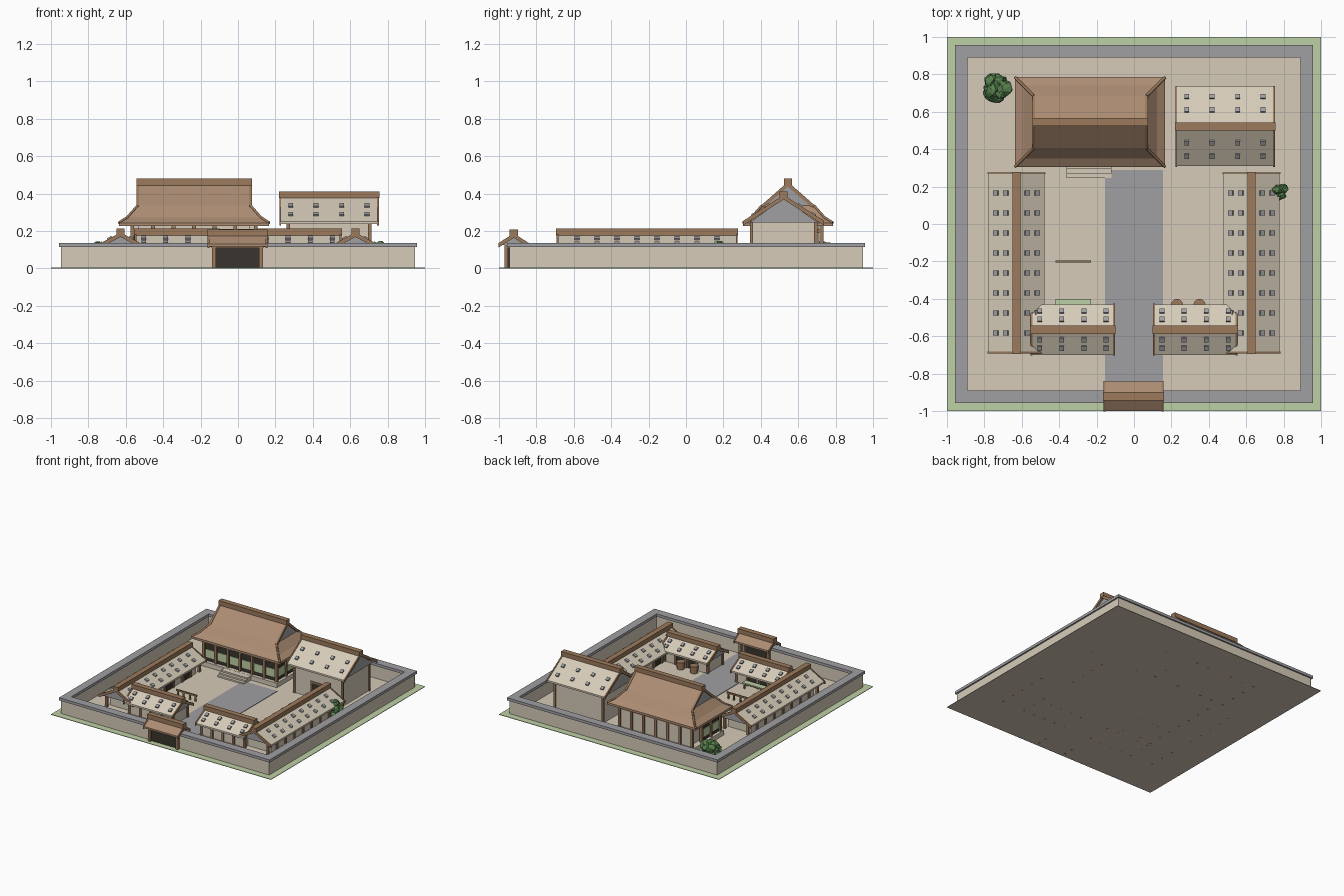
import bpy, bmesh, random
from math import atan2, pi
from mathutils import Matrix, Vector

random.seed(4)
old = bpy.data.objects.get("Cube")
if old:
    bpy.data.objects.remove(old)


def material(name, rgb):
    col = [(c / 255 / 12.92 if c < 11 else ((c / 255 + 0.055) / 1.055) ** 2.4) for c in rgb] + [1]
    m = bpy.data.materials.new(name)
    m.use_nodes = True
    m.diffuse_color = col
    b = m.node_tree.nodes["Principled BSDF"]
    b.inputs["Base Color"].default_value = col
    b.inputs["Roughness"].default_value = 0.9
    return m


PLASTER = material("cream plaster", (214, 203, 184))
STONE = material("grey stone", (160, 160, 164))
THATCH = material("brown roof", (172, 140, 115))
WOOD = material("brown timber", (156, 122, 92))
GRASS = material("pale green", (190, 208, 165))
DARK = material("dark opening", (56, 53, 46))
LEAF = material("leaf green", (88, 132, 78))


def finish(name, bm, *mats):
    bmesh.ops.recalc_face_normals(bm, faces=bm.faces[:])
    me = bpy.data.meshes.new(name)
    bm.to_mesh(me)
    bm.free()
    for m in mats:
        me.materials.append(m)
    ob = bpy.data.objects.new(name, me)
    bpy.context.collection.objects.link(ob)
    return ob


def boxes(name, mat, specs, frame=Matrix()):
    """Each spec is x0, x1, y0, y1, z0, z1 within the given frame."""
    bm = bmesh.new()
    for x0, x1, y0, y1, z0, z1 in specs:
        mid = Vector((x0 + x1, y0 + y1, z0 + z1)) / 2
        size = Matrix.Diagonal((x1 - x0, y1 - y0, z1 - z0, 1))
        bmesh.ops.create_cube(bm, size=1, matrix=frame @ Matrix.Translation(mid) @ size)
    return finish(name, bm, mat)


def prism(name, mat, profile, spans, frame=Matrix()):
    """Extrude a (y, z) profile along x over each span."""
    bm = bmesh.new()
    for x0, x1 in spans:
        face = bm.faces.new([bm.verts.new(frame @ Vector((x0, y, z))) for y, z in profile])
        move = bmesh.ops.extrude_face_region(bm, geom=[face])
        verts = [g for g in move["geom"] if isinstance(g, bmesh.types.BMVert)]
        bmesh.ops.translate(bm, verts=verts, vec=frame.to_3x3() @ Vector((x1 - x0, 0, 0)))
    return finish(name, bm, mat)


def gable_roof(name, frame, u, v, eave, apex, mat, rows=(), cols=(), ridge=0.022):
    """Ridge along local x; u and v are half length and half depth."""
    t = 0.014
    prism(name + "_roof", mat, [(-v, eave), (0, apex), (v, eave), (v, eave - t), (0, apex - t), (-v, eave - t)],
          [(-u, u)], frame)
    # bargeboards, gable infill and ridge beam
    o, d = 0.004, 0.02
    prism(name + "_bargeboards", WOOD,
          [(-v - o, eave + o), (0, apex + o), (v + o, eave + o), (v + o, eave - d), (0, apex - d), (-v - o, eave - d)],
          [(-u - o, -u + 0.006), (u - 0.006, u + o)], frame)
    prism(name + "_gable", STONE, [(-v * 0.86, eave - 0.005), (0, apex - t), (v * 0.86, eave - 0.005)],
          [(-u + 0.012, u - 0.012)], frame)
    boxes(name + "_ridge", WOOD, [(-u - 0.007, u + 0.007, -ridge, ridge, apex - 0.012, apex + 0.024)], frame)
    # weight stones on both slopes
    if rows:
        bm = bmesh.new()
        for x in rows:
            for y in cols:
                for s in (-1, 1):
                    z = apex - (apex - eave) * y / v
                    turn = Matrix.Rotation(-s * atan2(apex - eave, v), 4, "X")
                    place = frame @ Matrix.Translation((x, s * y, z)) @ turn
                    bmesh.ops.create_cube(bm, size=1, matrix=place @ Matrix.Diagonal((0.025, 0.027, 0.022, 1)))
        finish(name + "_roof_stones", bm, STONE)


def walls(name, frame, u, v, top, bays, inset=0.0):
    """Plaster body with a timber frame."""
    boxes(name + "_walls", PLASTER, [(-u + inset, u - inset, -v, v, 0, top)], frame)
    w = 0.009
    posts = [(-u + 2 * u * i / bays, s * v) for i in range(bays + 1) for s in (-1, 1)]
    beams = [(-u - w, u + w, s * v - w, s * v + w, top - 0.018, top) for s in (-1, 1)]
    boxes(name + "_timbers", WOOD, [(x - w, x + w, y - w, y + w, 0, top) for x, y in posts] + beams, frame)


def at(x, y, turn=0.0):
    return Matrix.Translation((x, y, 0)) @ Matrix.Rotation(turn, 4, "Z")


# ground, courtyard and path
ground = boxes("ground", GRASS, [(-1, 1, -1, 1, 0, 0.004)])
ground.data.materials.append(PLASTER)
for p in ground.data.polygons:
    p.material_index = int(p.normal.z < -0.5)
boxes("courtyard", PLASTER, [(-0.91, 0.91, -0.91, 0.91, 0.001, 0.008)])
boxes("path", STONE, [(-0.155, 0.155, -0.91, 0.29, 0.002, 0.012)])


# perimeter wall with coping, open at the gate
def ring(r, t, z0, z1):
    return [(-r, r, r - t, r, z0, z1), (-r, -0.13, -r, t - r, z0, z1), (0.13, r, -r, t - r, z0, z1),
            (-r, t - r, t - r, r - t, z0, z1), (r - t, r, t - r, r - t, z0, z1)]


boxes("perimeter_wall", PLASTER, ring(0.945, 0.045, 0, 0.116))
boxes("wall_coping", STONE, ring(0.957, 0.066, 0.114, 0.136))

# gatehouse
gate = at(-0.003, -0.921)
gable_roof("gate", gate, 0.156, 0.078, 0.13, 0.184, THATCH)
boxes("gate_posts", WOOD, [(s * 0.126 - 0.011, s * 0.126 + 0.011, y - 0.01, y + 0.01, 0, 0.14)
                           for s in (-1, 1) for y in (-0.04, 0.035)], gate)
boxes("gate_lintel", WOOD, [(-0.14, 0.14, -0.045, 0.04, 0.108, 0.13)], gate)
boxes("gate_doors", DARK, [(-0.118, 0.118, -0.032, -0.015, 0.004, 0.11)], gate)

# long side wings
for side, label in ((-1, "right"), (1, "left")):
    f = at(side * 0.628, -0.208, pi / 2)
    gable_roof(label + "_wing", f, 0.48, 0.15, 0.105, 0.188, PLASTER,
               [-0.375 + 0.107 * i for i in range(8)], (0.055, 0.108))
    walls(label + "_wing", f, 0.45, 0.105, 0.112, 8, 0.04)
    inner = side * 0.107
    boxes(label + "_wing_doors", DARK, [(x - 0.04, x + 0.04, inner - 0.003, inner + 0.003, 0.01, 0.085)
                                        for x in (-0.17, 0.06, 0.28)], f)
    # short front houses
    f = at(side * 0.327, -0.565)
    label = "front_" + label + "_house"
    gable_roof(label, f, 0.222, 0.135, 0.113, 0.188, PLASTER, (-0.177, -0.06, 0.06, 0.177), (0.052, 0.097))
    walls(label, f, 0.195, 0.095, 0.118, 4)
    boxes(label + "_doors", DARK, [(x - 0.035, x + 0.035, 0.093, 0.098, 0.01, 0.085) for x in (-0.05, 0.05)], f)

# storehouse
store = at(0.487, 0.522)
gable_roof("storehouse", store, 0.262, 0.212, 0.25, 0.388, PLASTER, (-0.205, -0.07, 0.068, 0.203), (0.085, 0.157))
walls("storehouse", store, 0.218, 0.172, 0.255, 1)
boxes("storehouse_door", DARK, [(-0.06, 0.06, -0.176, -0.17, 0.01, 0.13)], store)
boxes("storehouse_door_frame", WOOD, [(-0.072, 0.072, -0.178, -0.17, 0.13, 0.143)] +
      [(s * 0.066 - 0.006, s * 0.066 + 0.006, -0.178, -0.17, 0.008, 0.13) for s in (-1, 1)], store)

# main hall body
hall = at(-0.235, 0.545)
boxes("hall_floor", PLASTER, [(-0.35, 0.35, -0.205, 0.2, 0.008, 0.045)], hall)
boxes("hall_walls", PLASTER, [(-0.30, 0.30, -0.135, 0.165, 0.04, 0.235)], hall)
posts = [(-0.33 + 0.11 * i, s * 0.18) for i in range(7) for s in (-1, 1)]
posts += [(s * 0.33, y) for s in (-1, 1) for y in (-0.06, 0.06)]
boxes("hall_posts", WOOD, [(x - 0.01, x + 0.01, y - 0.01, y + 0.01, 0, 0.235) for x, y in posts], hall)
boxes("hall_beams", WOOD, [(-0.34, 0.34, s * 0.18 - 0.008, s * 0.18 + 0.008, 0.19, 0.21) for s in (-1, 1)] +
      [(s * 0.33 - 0.008, s * 0.33 + 0.008, -0.18, 0.18, 0.19, 0.21) for s in (-1, 1)], hall)
boxes("hall_rear_panels", PLASTER, [(-0.325, 0.325, 0.172, 0.18, 0.04, 0.235)], hall)
boxes("hall_dark_panels", DARK, [(-0.325, 0.325, -0.176, -0.17, 0.045, 0.2)] +
      [(s * 0.323 - 0.003, s * 0.323 + 0.003, -0.175, 0.06, 0.045, 0.2) for s in (-1, 1)], hall)
boxes("hall_green_screens", GRASS, [(-0.315 + 0.11 * i, -0.235 + 0.11 * i, -0.18, -0.174, 0.075, 0.14) for i in range(6)] +
      [(s * 0.328 - 0.003, s * 0.328 + 0.003, y, y + 0.09, 0.075, 0.14)
       for s in (-1, 1) for y in (-0.165, -0.045)], hall)
boxes("hall_steps", PLASTER, [(-0.125, 0.115, -0.30 + 0.024 * i, -0.2, 0.008, 0.02 + 0.012 * i) for i in range(3)], hall)

# main hall hip-and-gable roof: rings of eave, flare and break, closed by a ridge
bm = bmesh.new()
levels = [(0, 0.225), (0, 0.243), (0.045, 0.272), (0.1, 0.335)]
rings = []
for inset, z in levels:
    x, y = 0.402 - inset, 0.24 - inset
    rings.append([bm.verts.new(hall @ Vector((a * x, b * y, z))) for a, b in ((-1, -1), (1, -1), (1, 1), (-1, 1))])
bm.faces.new(rings[0])
for low, high in zip(rings, rings[1:]):
    for i in range(4):
        j = (i + 1) % 4
        bm.faces.new((low[i], low[j], high[j], high[i]))
a, b, c, d = rings[-1]
left, right = [bm.verts.new(hall @ Vector((s * 0.302, 0, 0.455))) for s in (-1, 1)]
bm.faces.new((a, b, right, left))
bm.faces.new((c, d, left, right))
gables = [bm.faces.new((d, a, left)), bm.faces.new((b, c, right))]
for g in gables:
    g.material_index = 1
finish("hall_roof", bm, THATCH, STONE)
prism("hall_bargeboards", WOOD, [(-0.147, 0.333), (0, 0.462), (0.147, 0.333), (0.13, 0.325), (0, 0.436), (-0.13, 0.325)],
      [(-0.309, -0.293), (0.293, 0.309)], hall)
boxes("hall_ridge", WOOD, [(-0.309, 0.309, -0.021, 0.021, 0.442, 0.479)], hall)

# hip ridges follow the flare
for sx in (-1, 1):
    for sy in (-1, 1):
        cu = bpy.data.curves.new("hall_hip_ridge", "CURVE")
        cu.dimensions = "3D"
        cu.bevel_depth = 0.008
        cu.bevel_resolution = 0
        cu.use_fill_caps = True
        sp = cu.splines.new("POLY")
        sp.points.add(2)
        for p, (inset, z) in zip(sp.points, levels[1:]):
            p.co = (*(hall @ Vector((sx * (0.402 - inset), sy * (0.24 - inset), z))), 1)
        cu.materials.append(WOOD)
        bpy.context.collection.objects.link(bpy.data.objects.new("hall_hip_ridge", cu))

# hitching rail and green-topped stall
boxes("hitching_rail", WOOD, [(-0.42, -0.23, -0.207, -0.195, 0.05, 0.062)] +
      [(x, x + 0.012, -0.206, -0.196, 0, 0.05) for x in (-0.41, -0.36, -0.30, -0.25)])
boxes("stall_top", GRASS, [(-0.42, -0.23, -0.45, -0.4, 0.05, 0.06)])
boxes("stall_legs", WOOD, [(x, x + 0.012, -0.42, -0.408, 0, 0.05) for x in (-0.415, -0.247)])

# barrels
for x in (0.23, 0.35):
    bm = bmesh.new()
    bmesh.ops.create_cone(bm, cap_ends=True, segments=12, radius1=0.03, radius2=0.033, depth=0.06,
                          matrix=Matrix.Translation((x, -0.433, 0.036)))
    finish("barrel", bm, WOOD)


# shrubs made of jittered clumps
def shrub(name, x, y, r, height, count):
    bm = bmesh.new()
    for i in range(count):
        size = r * random.uniform(0.4, 0.6)
        off = Vector((random.uniform(-0.5, 0.5) * r, random.uniform(-0.5, 0.5) * r, random.uniform(size, height - size)))
        made = bmesh.ops.create_icosphere(bm, subdivisions=2, radius=size, matrix=Matrix.Translation(Vector((x, y, 0)) + off))
        for v in made["verts"]:
            v.co += Vector([random.uniform(-0.2, 0.2) * size for k in range(3)])
    finish(name, bm, LEAF)


shrub("corner_shrub", -0.73, 0.735, 0.085, 0.15, 14)
shrub("side_shrub", 0.775, 0.165, 0.05, 0.155, 11)
